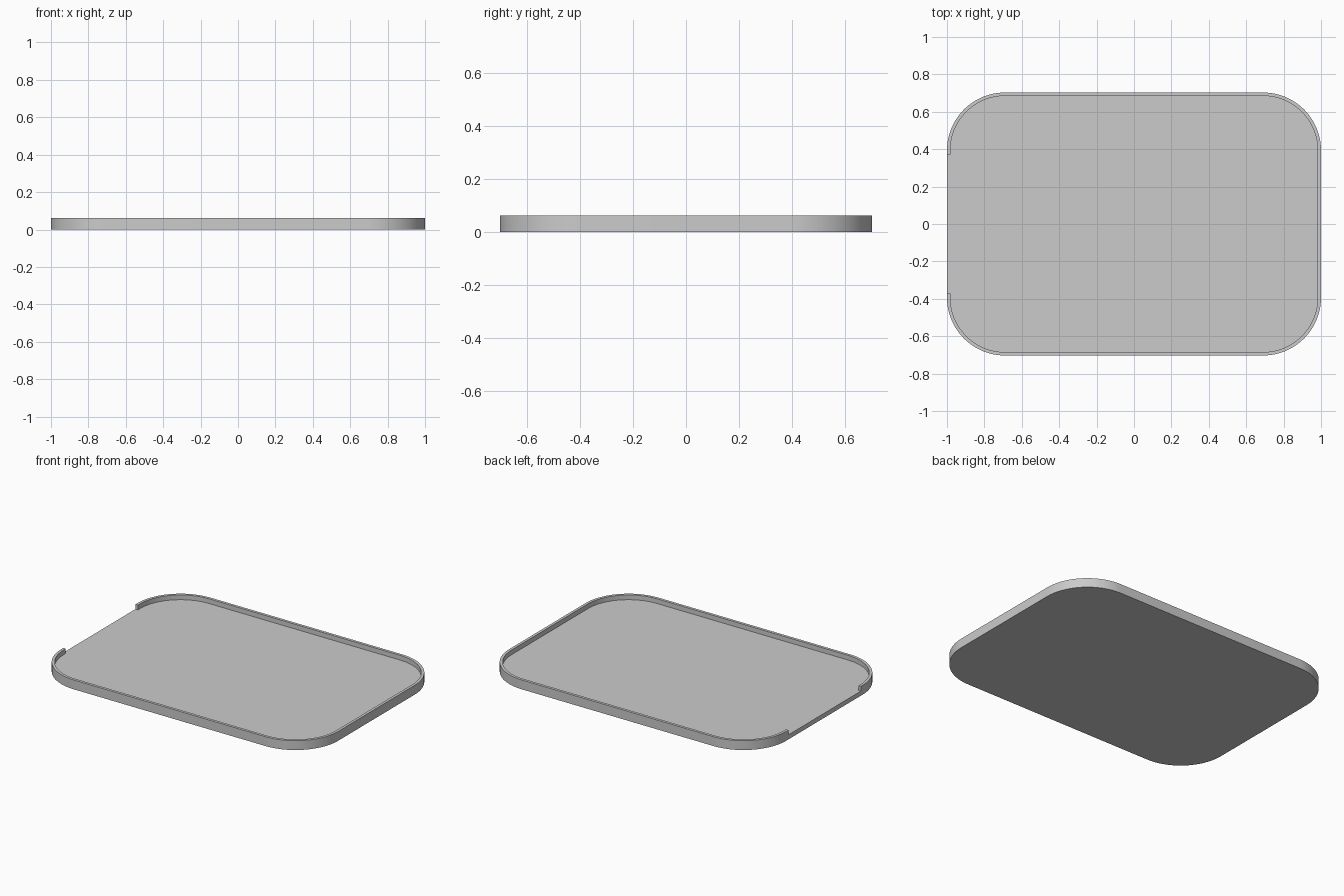
import bpy, bmesh
from math import cos, sin, pi

HALF_X, HALF_Y, RADIUS = 1.0, 0.703, 0.31
HEIGHT, FLOOR, RIM = 0.061, 0.03, 0.018
GAP = 0.372          # half width of the opening in the rim
STEPS = 24           # segments per rounded corner

if "Cube" in bpy.data.objects:
    bpy.data.objects.remove(bpy.data.objects["Cube"])

grey = bpy.data.materials.new("plain grey")
grey.use_nodes = True
grey.diffuse_color = (0.6, 0.6, 0.6, 1)
grey.node_tree.nodes["Principled BSDF"].inputs["Base Color"].default_value = grey.diffuse_color


def rounded_outline(inset):
    """Counter-clockwise rounded rectangle, starting at the +x, +y corner."""
    cx, cy, r = HALF_X - RADIUS, HALF_Y - RADIUS, RADIUS - inset
    points = []
    for corner, (sx, sy) in enumerate([(1, 1), (-1, 1), (-1, -1), (1, -1)]):
        for i in range(STEPS + 1):
            a = (corner + i / STEPS) * pi / 2
            points.append((sx * cx + r * cos(a), sy * cy + r * sin(a)))
    return points


def prism(name, outline, bottom, top):
    bm = bmesh.new()
    face = bm.faces.new([bm.verts.new((x, y, bottom)) for x, y in outline])
    extruded = bmesh.ops.extrude_face_region(bm, geom=[face])["geom"]
    for v in extruded:
        if isinstance(v, bmesh.types.BMVert):
            v.co.z = top
    bmesh.ops.recalc_face_normals(bm, faces=bm.faces)
    mesh = bpy.data.meshes.new(name)
    bm.to_mesh(mesh)
    bm.free()
    mesh.materials.append(grey)
    obj = bpy.data.objects.new(name, mesh)
    bpy.context.collection.objects.link(obj)
    return obj


# Solid tray body
tray = prism("tray", rounded_outline(0), 0, HEIGHT)

# Recess shape, pushed out through the rim on the -x side
recess = rounded_outline(RIM)
inner, outer = -HALF_X + RIM, -HALF_X - RIM
half = 2 * (STEPS + 1)
recess[half:half] = [(inner, GAP), (outer, GAP), (outer, -GAP), (inner, -GAP)]
cutter = prism("recess_cutter", recess, FLOOR, HEIGHT + FLOOR)
cutter.hide_render = True

# Cut the recess and the opening in one step
cut = tray.modifiers.new("recess", 'BOOLEAN')
cut.operation, cut.solver, cut.object = 'DIFFERENCE', 'EXACT', cutter
bpy.ops.object.select_all(action='DESELECT')
bpy.context.view_layer.objects.active = tray
tray.select_set(True)
bpy.ops.object.modifier_apply(modifier=cut.name)
bpy.data.objects.remove(cutter)

# Smooth the rounded walls, keep the rim edges crisp
bpy.ops.object.shade_smooth_by_angle(angle=pi / 6)
